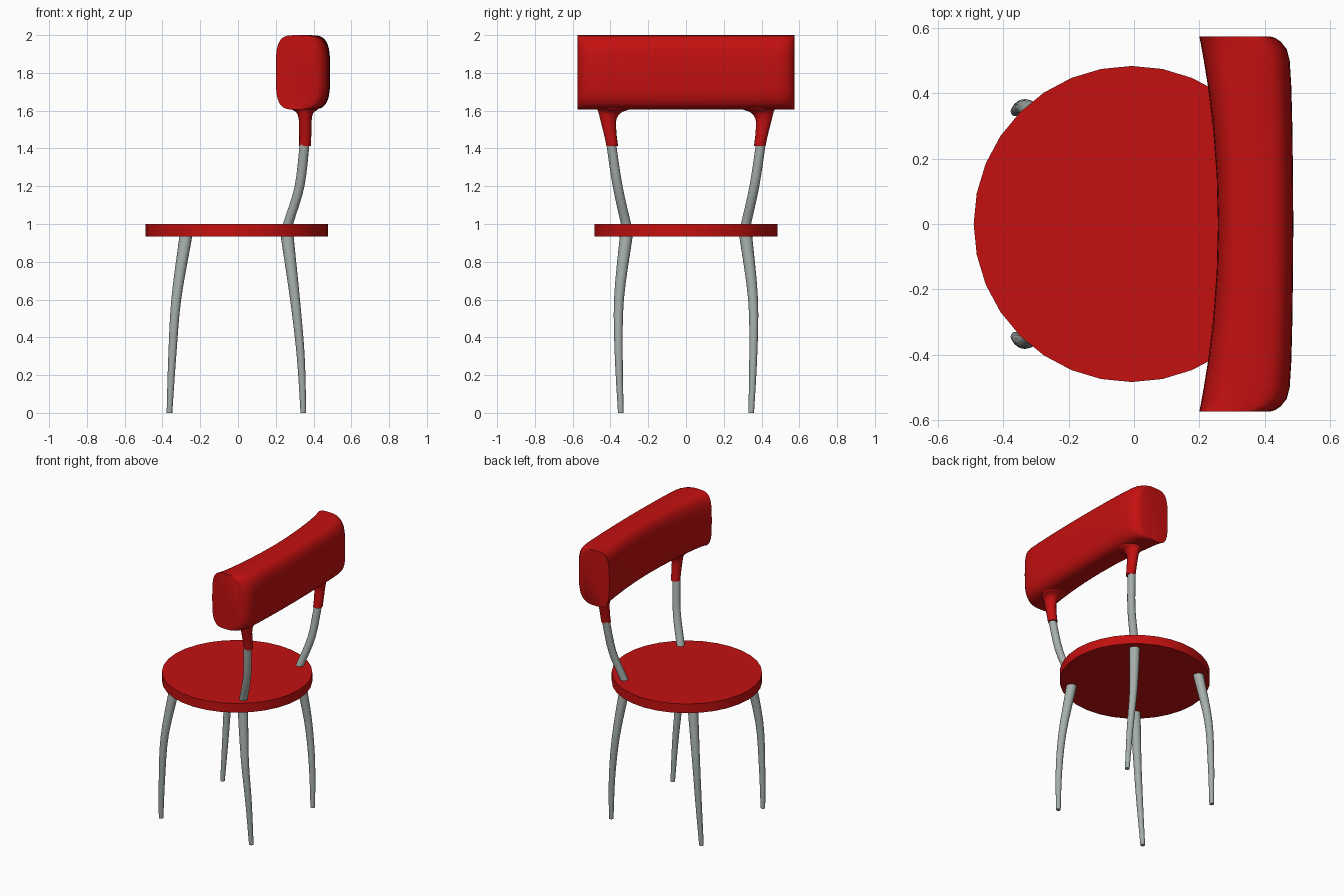
import bpy, bmesh, math

cube = bpy.data.objects.get("Cube")
if cube:
    bpy.data.objects.remove(cube, do_unlink=True)


def material(name, color):
    m = bpy.data.materials.new(name)
    m.use_nodes = True
    m.diffuse_color = color
    m.node_tree.nodes["Principled BSDF"].inputs["Base Color"].default_value = color
    return m


RED = material("red plastic", (0.55, 0.005, 0.005, 1))
GREY = material("grey metal", (0.38, 0.43, 0.41, 1))


def loft(name, rings, mat, angle=50):
    """Skin a list of equal-length point rings and cap both ends."""
    bm = bmesh.new()
    loops = [[bm.verts.new(p) for p in ring] for ring in rings]
    for a, b in zip(loops, loops[1:]):
        for i in range(len(a)):
            j = (i + 1) % len(a)
            bm.faces.new((a[i], a[j], b[j], b[i]))
    bm.faces.new(loops[0][::-1])
    bm.faces.new(loops[-1])
    bmesh.ops.recalc_face_normals(bm, faces=bm.faces)
    mesh = bpy.data.meshes.new(name)
    bm.to_mesh(mesh)
    bm.free()
    mesh.materials.append(mat)
    ob = bpy.data.objects.new(name, mesh)
    bpy.context.collection.objects.link(ob)
    bpy.ops.object.select_all(action="DESELECT")
    ob.select_set(True)
    bpy.context.view_layer.objects.active = ob
    bpy.ops.object.shade_smooth_by_angle(angle=math.radians(angle))
    return ob


def spline(keys, steps=4):
    """Smooth curve through the key tuples."""
    k = [keys[0]] + keys + [keys[-1]]
    out = []
    for a, b, c, d in zip(k, k[1:], k[2:], k[3:]):
        for s in range(steps):
            t = s / steps
            out.append([0.5 * (2 * q + (r - p) * t + (2 * p - 5 * q + 4 * r - u) * t * t
                               + (3 * q - p - 3 * r + u) * t ** 3)
                        for p, q, r, u in zip(a, b, c, d)])
    return out + [list(keys[-1])]


def ellipse(x, y, z, rx, ry, n=16):
    return [(x + rx * math.cos(math.tau * i / n), y + ry * math.sin(math.tau * i / n), z)
            for i in range(n)]


def mirrored_tube(name, keys, mat):
    """Build a tapered tube from (x, y, z, rx, ry) keys on both sides of y."""
    for side, s in (("left", 1), ("right", -1)):
        loft(f"{name}_{side}", [ellipse(x, s * y, z, rx, ry) for x, y, z, rx, ry in spline(keys)], mat)


# Round seat, soft shaded across the rim
seat = loft("seat", [ellipse(-0.007, 0, z, 0.484, 0.484, 32) for z in (0.935, 1.0)], RED)
bpy.ops.object.shade_smooth()

# Legs and back supports
mirrored_tube("front_leg", [
    (-0.363, 0.345, 0.0, 0.015, 0.015),
    (-0.348, 0.356, 0.3, 0.021, 0.021),
    (-0.327, 0.355, 0.6, 0.026, 0.026),
    (-0.277, 0.317, 0.93, 0.034, 0.034),
    (-0.272, 0.312, 0.97, 0.034, 0.034)], GREY)
mirrored_tube("rear_leg", [
    (0.346, 0.345, 0.0, 0.015, 0.015),
    (0.332, 0.356, 0.3, 0.021, 0.021),
    (0.302, 0.355, 0.6, 0.026, 0.026),
    (0.261, 0.317, 0.93, 0.034, 0.034),
    (0.26, 0.312, 0.97, 0.034, 0.034)], GREY)
mirrored_tube("back_support", [
    (0.26, 0.312, 0.97, 0.028, 0.028),
    (0.268, 0.32, 1.01, 0.027, 0.027),
    (0.326, 0.362, 1.2, 0.026, 0.026),
    (0.353, 0.397, 1.43, 0.026, 0.026)], GREY)

# Sleeves flaring into the backrest
mirrored_tube("sleeve", [
    (0.355, 0.39, 1.412, 0.031, 0.031),
    (0.356, 0.4, 1.47, 0.032, 0.033),
    (0.356, 0.411, 1.55, 0.034, 0.042),
    (0.355, 0.403, 1.59, 0.045, 0.06),
    (0.354, 0.385, 1.607, 0.07, 0.085),
    (0.354, 0.38, 1.63, 0.085, 0.095)], RED)


# Backrest: rounded section swept sideways, hollow front and rounded rear edge
def squircle(y, front, back, n=40, power=3.6):
    def soft(v):
        return math.copysign(abs(v) ** (2 / power), v)
    cx, rx = (front + back) / 2, (back - front) / 2
    return [(cx + rx * soft(math.cos(math.tau * i / n)), y,
             1.803 + 0.197 * soft(math.sin(math.tau * i / n))) for i in range(n)]


rear_edge = [(0.0, 0.488), (0.15, 0.487), (0.3, 0.485), (0.42, 0.482), (0.5, 0.477),
             (0.535, 0.468), (0.558, 0.45), (0.57, 0.432), (0.575, 0.415)]
stations = [(-y, b) for y, b in rear_edge[:0:-1]] + rear_edge
loft("backrest", [squircle(y, 0.257 - 0.057 * (y / 0.575) ** 2, b) for y, b in stations], RED)
